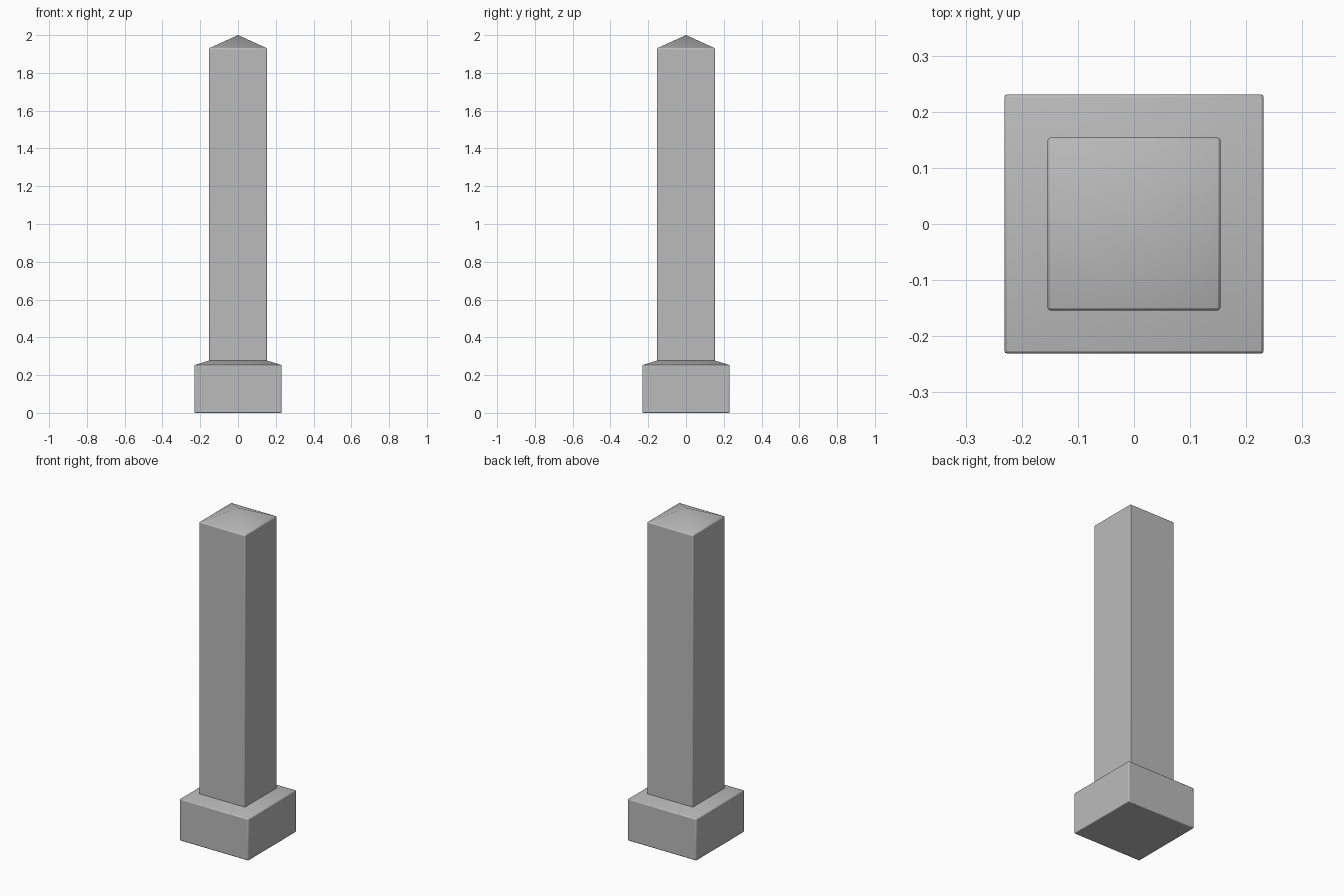
import bpy
import bmesh

cube = bpy.data.objects.get("Cube")
if cube:
    bpy.data.objects.remove(cube, do_unlink=True)

stone = bpy.data.materials.new("grey stone")
stone.use_nodes = True
colour = (0.5, 0.5, 0.5, 1)
stone.diffuse_color = colour
stone.node_tree.nodes["Principled BSDF"].inputs["Base Color"].default_value = colour


def square_part(name, profile, apex=None):
    """Stack square rings of (half width, height), closed by a cap or an apex."""
    bm = bmesh.new()
    rings = []
    for r, z in profile:
        corners = [(-r, -r), (r, -r), (r, r), (-r, r)]
        rings.append([bm.verts.new((x, y, z)) for x, y in corners])
    bm.faces.new(rings[0][::-1])
    for low, high in zip(rings, rings[1:]):
        for i in range(4):
            j = (i + 1) % 4
            bm.faces.new((low[i], low[j], high[j], high[i]))
    if apex is None:
        bm.faces.new(rings[-1])
    else:
        tip = bm.verts.new((0, 0, apex))
        for i in range(4):
            bm.faces.new((rings[-1][i], rings[-1][(i + 1) % 4], tip))
    mesh = bpy.data.meshes.new(name)
    bm.to_mesh(mesh)
    bm.free()
    mesh.materials.append(stone)
    obj = bpy.data.objects.new(name, mesh)
    bpy.context.collection.objects.link(obj)

    # Narrow worn edges
    bevel = obj.modifiers.new("worn edges", "BEVEL")
    bevel.width = 0.005
    bevel.segments = 2
    bevel.limit_method = "ANGLE"
    bevel.angle_limit = 0.8
    bpy.ops.object.select_all(action="DESELECT")
    obj.select_set(True)
    bpy.context.view_layer.objects.active = obj
    bpy.ops.object.shade_smooth_by_angle(angle=0.6)
    return obj


# Plinth with a sloping top
square_part("plinth", [(0.231, 0), (0.231, 0.253), (0.15, 0.278)])

# Tall shaft with a pyramid cap
square_part("shaft", [(0.154, 0.272), (0.154, 1.93)], apex=2.0)
